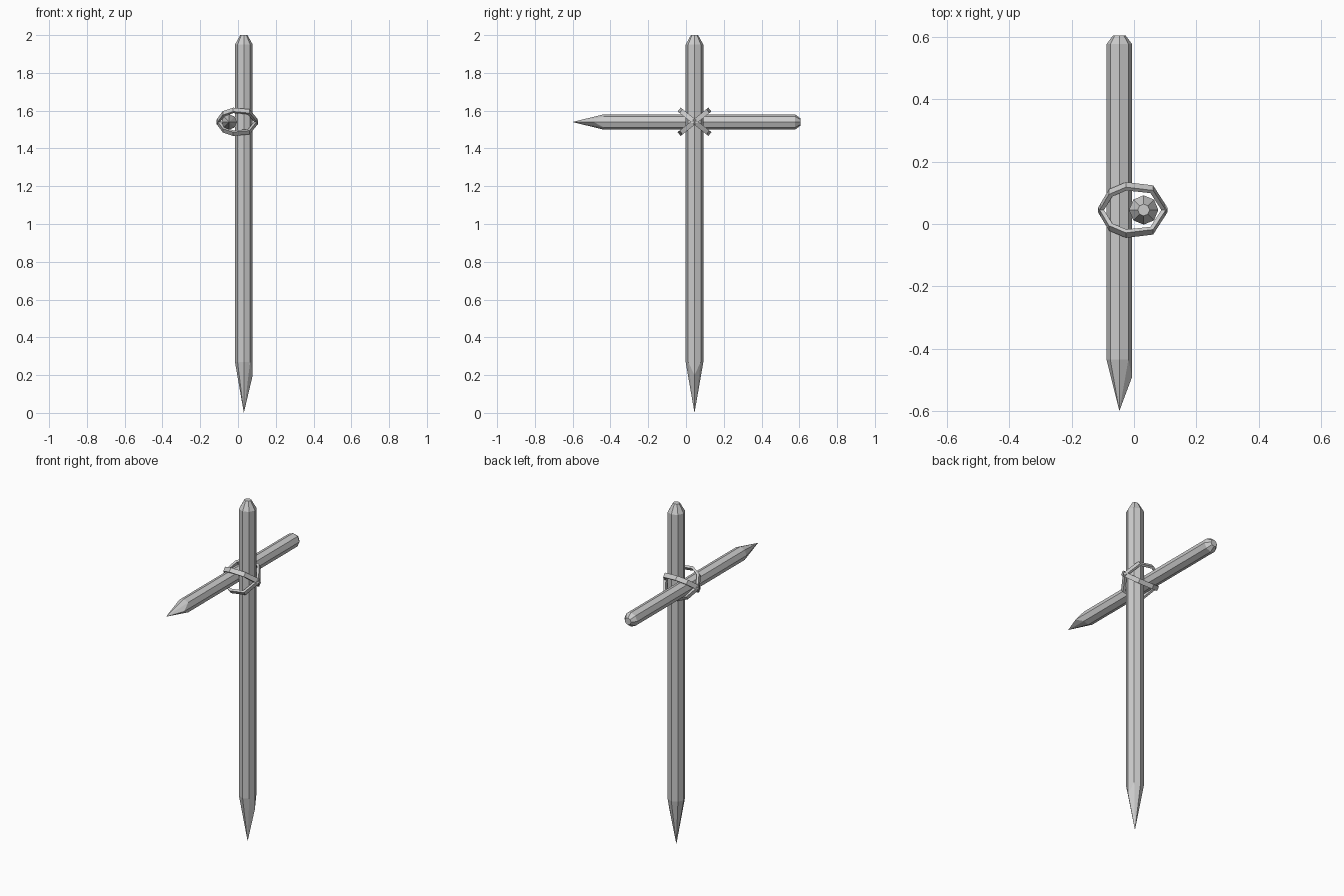
import bpy, bmesh
from math import cos, sin, pi, sqrt
from mathutils import Vector

if "Cube" in bpy.data.objects:
    bpy.data.objects.remove(bpy.data.objects["Cube"])


def finish(bm, name):
    bmesh.ops.recalc_face_normals(bm, faces=bm.faces)
    me = bpy.data.meshes.new(name)
    bm.to_mesh(me)
    bm.free()
    ob = bpy.data.objects.new(name, me)
    bpy.context.collection.objects.link(ob)
    return ob


def stake(name, r, length, taper, low, cap, cap_r):
    """Eight-sided stake along z: sharpened at z = 0, chamfered at the far end."""
    bm = bmesh.new()
    tip = bm.verts.new((0, 0, 0))
    rings = []
    for rad, z in ((r, taper), (r, length - cap), (cap_r, length)):
        ring = []
        for i in range(8):
            zz = low if z == taper and i == 0 else z   # one facet cut lower
            ring.append(bm.verts.new((rad * cos(i * pi / 4), rad * sin(i * pi / 4), zz)))
        rings.append(ring)
    for i in range(8):
        j = (i + 1) % 8
        bm.faces.new((tip, rings[0][j], rings[0][i]))
        for a, b in zip(rings, rings[1:]):
            bm.faces.new((a[i], a[j], b[j], b[i]))
    bm.faces.new(rings[-1])
    return finish(bm, name)


def lashing(name, side):
    """Flat strap loop around both stakes, in a plane tilted to one diagonal."""
    half = [(-0.075, 0.07), (-0.025, 0.097), (0.057, 0.085)]
    path = [(-0.108, 0)] + half + [(0.1, 0)] + [(x, -d) for x, d in reversed(half)]
    diag = Vector((0, 0.078, 0.062 * side)).normalized()
    across = Vector((1, 0, 0)).cross(diag)
    centre = Vector((0, 0.045, 1.541))
    w, t = 0.013, 0.007
    bm = bmesh.new()
    rings = []
    n = len(path)
    for k, (x, d) in enumerate(path):
        p, q = path[k - 1], path[(k + 1) % n]
        tan = Vector((q[0] - p[0], q[1] - p[1])).normalized()
        out = Vector((1, 0, 0)) * -tan.y + diag * tan.x
        c = centre + Vector((x, 0, 0)) + diag * d
        rings.append([bm.verts.new(c + out * t * a + across * w * b)
                      for a, b in ((1, 1), (1, -1), (-1, -1), (-1, 1))])
    for k in range(n):
        a, b = rings[k], rings[(k + 1) % n]
        for i in range(4):
            j = (i + 1) % 4
            bm.faces.new((a[i], a[j], b[j], b[i]))
    return finish(bm, name)


# Upright post
post = stake("upright_post", 0.047, 2.0, 0.27, 0.2, 0.05, 0.019)
post.location = (0.031, 0.045, 0)

# Crossbar, pointed towards the front
bar = stake("crossbar", 0.041, 1.205, 0.165, 0.11, 0.028, 0.02)
bar.rotation_euler = (-pi / 2, 0, 0)
bar.location = (-0.047, -0.6, 1.54)

# Crossed strap lashing
for label, side in (("rising", 1), ("falling", -1)):
    lashing("lashing_" + label, side)
